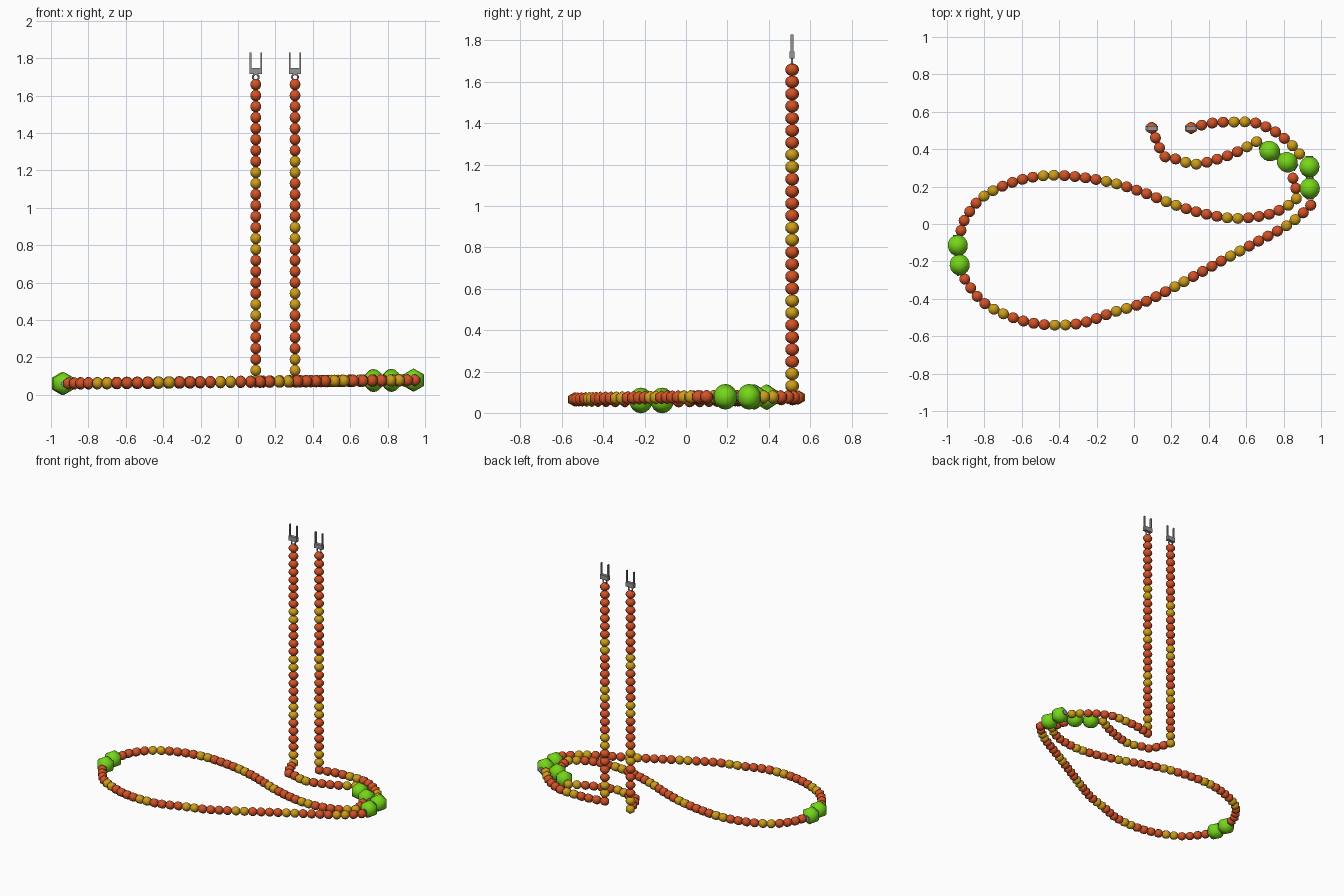
import bpy, bmesh, math
from mathutils import Matrix, Vector

if "Cube" in bpy.data.objects:
    bpy.data.objects.remove(bpy.data.objects["Cube"])


def material(name, rgb):
    m = bpy.data.materials.new(name)
    m.diffuse_color = (*rgb, 1)
    m.use_nodes = True
    m.node_tree.nodes["Principled BSDF"].inputs["Base Color"].default_value = m.diffuse_color
    return m


RED = material("rust red", (0.65, 0.085, 0.02))
YELLOW = material("amber yellow", (0.62, 0.34, 0.01))
GREEN = material("lime green", (0.18, 0.67, 0.01))
GREY = material("steel grey", (0.30, 0.30, 0.30))


def finish(bm, name, mats):
    me = bpy.data.meshes.new(name)
    bm.to_mesh(me)
    bm.free()
    for m in mats:
        me.materials.append(m)
    ob = bpy.data.objects.new(name, me)
    bpy.context.collection.objects.link(ob)
    return ob


def frame(pos, axis):
    # local z runs along the string, local x stays horizontal
    axis = axis.normalized()
    side = Vector((1, 0, 0)) if abs(axis.z) > 0.9 else axis.cross(Vector((0, 0, 1))).normalized()
    rot = Matrix((side, axis.cross(side), axis)).transposed().to_4x4()
    return Matrix.Translation(pos) @ rot


def add_bead(bm, pos, axis, radius, half, mat):
    # six-sided bead, rounded along its axis
    m = frame(pos, axis) @ Matrix.Diagonal((radius, radius, half, 1))
    old = set(bm.faces)
    bmesh.ops.create_uvsphere(bm, u_segments=6, v_segments=8, radius=1, matrix=m)
    for f in bm.faces:
        if f not in old:
            f.material_index = mat
            f.smooth = True


def spline(keys):
    # dense Catmull-Rom curve through the key points
    p = [Vector(k) for k in keys]
    p = [2 * p[0] - p[1]] + p + [2 * p[-1] - p[-2]]
    out = []
    for a, b, c, d in zip(p, p[1:], p[2:], p[3:]):
        for i in range(16):
            t = i / 16
            out.append(0.5 * (2 * b + (c - a) * t + (2 * a - 5 * b + 4 * c - d) * t * t
                              + (3 * b - a - 3 * c + d) * t ** 3))
    return out + [p[-2]]


def resample(pts, n):
    dist = [0]
    for a, b in zip(pts, pts[1:]):
        dist.append(dist[-1] + (b - a).length)
    out, j = [], 0
    for i in range(n):
        s = dist[-1] * i / (n - 1)
        while j < len(pts) - 2 and dist[j + 1] < s:
            j += 1
        t = (s - dist[j]) / max(dist[j + 1] - dist[j], 1e-9)
        out.append(pts[j].lerp(pts[j + 1], min(t, 1)))
    return out


def strand(name, pts, colours):
    bm = bmesh.new()
    n = len(pts)
    for i, (p, c) in enumerate(zip(pts, colours)):
        axis = pts[min(i + 1, n - 1)] - pts[max(i - 1, 0)]
        add_bead(bm, p, axis, 0.0335, 0.0305, "RY".index(c))
    return finish(bm, name, [RED, YELLOW])


def ground(x, y):
    return Vector((x, y, 0.069 + 0.0096 * x))


# bead runs lying on the ground, between the large beads
runs = {
    "inner_end_beads": ([(.095, .515), (.115, .46), (.16, .365), (.215, .35), (.325, .32), (.44, .345),
                         (.55, .385), (.655, .44)], "Y" + "RRRRYY" * 2),
    "upper_loop_beads": ([(.85, .245), (.866, .185), (.868, .135), (.825, .1), (.715, .05), (.545, .03),
                          (.375, .055), (.21, .105), (.045, .17), (-.115, .22), (-.285, .25),
                          (-.45, .26), (-.61, .235), (-.76, .175), (-.845, .11), (-.91, .015),
                          (-.925, -.035)], "RR" + "YYRRRR" * 6),
    "lower_loop_beads": ([(-.905, -.295), (-.84, -.385), (-.76, -.45), (-.605, -.515), (-.45, -.54),
                          (-.28, -.53), (-.12, -.475), (.04, -.425), (.2, -.345), (.355, -.26),
                          (.5, -.18), (.65, -.1), (.815, -.01), (.905, .06), (.945, .1)],
                         "RRRRYY" * 6 + "RR"),
    "outer_end_beads": ([(.885, .375), (.845, .42), (.76, .49), (.65, .54), (.54, .545), (.42, .54),
                         (.305, .515)], "YYRRRR" * 2),
}
for name, (keys, colours) in runs.items():
    flat = spline([ground(*k) for k in keys])
    strand(name, resample(flat, len(colours)), colours)

# large green beads in pairs, each with small grey end caps
pairs = [((.725, .39), (.82, .33)), ((-.942, -.115), (-.932, -.218)), ((.938, .305), (.94, .19))]
for k, (a, b) in enumerate(pairs):
    bm = bmesh.new()
    a, b = ground(*a), ground(*b)
    for p in (a, b):
        add_bead(bm, p, b - a, 0.062, 0.057, 0)
        old = set(bm.faces)
        bmesh.ops.create_cone(bm, cap_ends=True, segments=8, radius1=0.02, radius2=0.02,
                              depth=0.116, matrix=frame(p, b - a))
        for f in bm.faces:
            if f not in old:
                f.material_index = 1
    finish(bm, f"large_beads_{k + 1}", [GREEN, GREY])

# upright strands
uprights = {"left": (.095, "YRRRRYYRRRRYYRRRRYY" + "R" * 8), "right": (.305, "YYRRRR" * 3 + "YY" + "R" * 7)}
for side, (x, colours) in uprights.items():
    strand(f"{side}_upright_beads", [Vector((x, 0.513, 0.13 + 0.0588 * i)) for i in range(27)], colours)

    # forked clasp: neck ring, crossbar and two prongs
    bm = bmesh.new()

    def box(cx, cz, sx, sy, sz):
        bmesh.ops.create_cube(bm, size=1, matrix=Matrix.Translation((x + cx, 0.513, cz))
                              @ Matrix.Diagonal((sx, sy, sz, 1)))

    box(0, 1.73, 0.066, 0.024, 0.032)
    for s in (-1, 1):
        box(s * 0.0285, 1.7725, 0.009, 0.014, 0.115)
    finish(bm, f"{side}_clasp_fork", [GREY])
    bpy.ops.mesh.primitive_torus_add(location=(x, 0.513, 1.698), rotation=(math.pi / 2, 0, 0),
                                     major_radius=0.016, minor_radius=0.005,
                                     major_segments=14, minor_segments=6)
    ring = bpy.context.object
    ring.name = f"{side}_clasp_ring"
    ring.data.materials.append(GREY)
    bpy.ops.object.shade_smooth()
